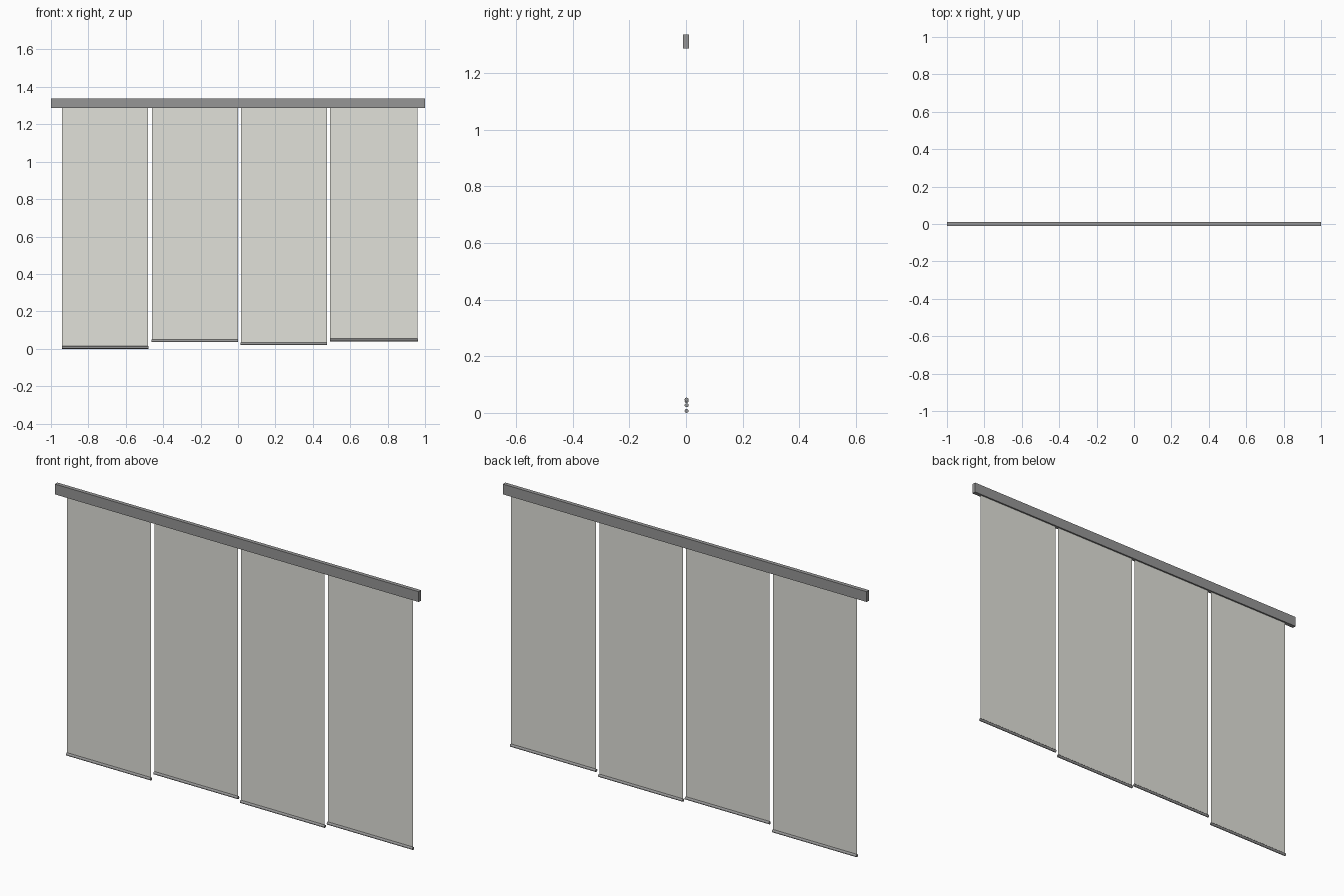
import bpy, math

if "Cube" in bpy.data.objects:
    bpy.data.objects.remove(bpy.data.objects["Cube"])


def material(name, color):
    m = bpy.data.materials.new(name)
    m.diffuse_color = (*color, 1)
    m.use_nodes = True
    m.node_tree.nodes["Principled BSDF"].inputs["Base Color"].default_value = m.diffuse_color
    return m


metal = material("grey metal", (0.305, 0.305, 0.305))
fabric = material("pale fabric", (0.75, 0.75, 0.70))


def box(name, lo, hi, mat):
    bpy.ops.mesh.primitive_cube_add(size=1, location=[(a + b) / 2 for a, b in zip(lo, hi)])
    ob = bpy.context.object
    ob.name = name
    ob.scale = [b - a for a, b in zip(lo, hi)]
    bpy.ops.object.transform_apply(location=False, rotation=False, scale=True)
    ob.data.materials.append(mat)


def sheet(name, x0, x1, y, z0, z1, mat):
    bpy.ops.mesh.primitive_plane_add(size=1, location=((x0 + x1) / 2, y, (z0 + z1) / 2),
                                     rotation=(math.pi / 2, 0, 0))
    ob = bpy.context.object
    ob.name = name
    ob.scale = (x1 - x0, z1 - z0, 1)
    ob.data.materials.append(mat)


def rod(name, x0, x1, y, z, radius, mat):
    bpy.ops.mesh.primitive_cylinder_add(vertices=12, radius=radius, depth=x1 - x0,
                                        location=((x0 + x1) / 2, y, z),
                                        rotation=(0, math.pi / 2, 0))
    ob = bpy.context.object
    ob.name = name
    bpy.ops.object.shade_smooth_by_angle(angle=math.radians(40))
    ob.data.materials.append(mat)


# Top rail
box("head_rail", (-1, -0.01, 1.286), (1, 0.01, 1.337), metal)

# Four hanging fabric sheets, each with a weight bar at its hem: (left, right, bar height)
panels = [(-0.94, -0.48, 0.007), (-0.46, -0.001, 0.042),
          (0.015, 0.475, 0.027), (0.493, 0.96, 0.047)]
for i, (x0, x1, z) in enumerate(panels, 1):
    sheet(f"fabric_panel_{i}", x0, x1, 0.002, z, 1.30, fabric)
    rod(f"weight_bar_{i}", x0 - 0.002, x1 + 0.002, 0.002, z, 0.007, metal)
